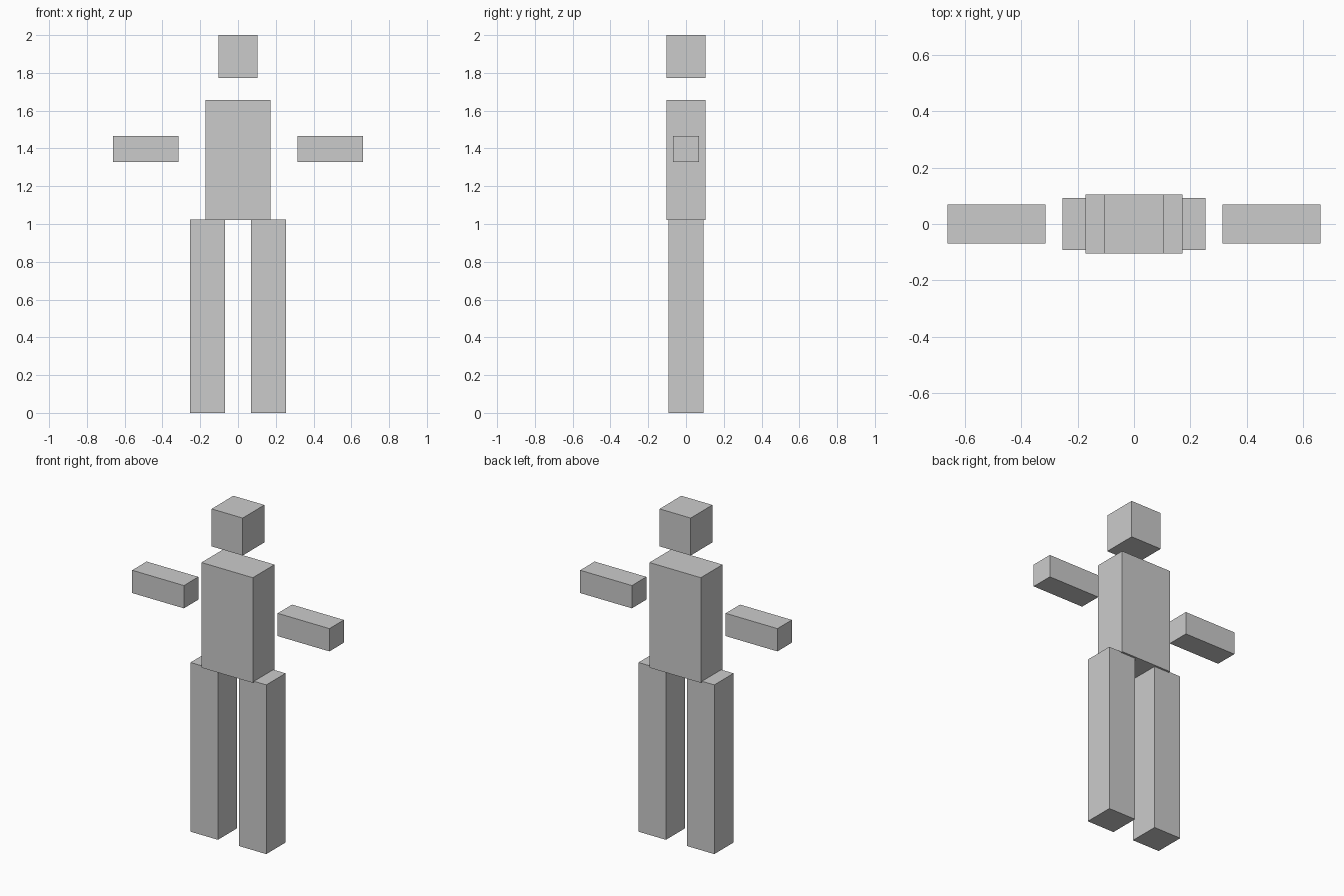
import bpy

if "Cube" in bpy.data.objects:
    bpy.data.objects.remove(bpy.data.objects["Cube"])


def box(name, x, y, z):
    """Box spanning the given (min, max) range on each axis."""
    spans = (x, y, z)
    bpy.ops.mesh.primitive_cube_add(size=1, location=[(a + b) / 2 for a, b in spans])
    ob = bpy.context.object
    ob.name = name
    ob.scale = [b - a for a, b in spans]
    bpy.ops.object.transform_apply(location=False, rotation=False, scale=True)
    return ob


# head and torso
box("head", (-0.104, 0.104), (-0.104, 0.104), (1.773, 2.0))
box("torso", (-0.172, 0.172), (-0.104, 0.104), (1.02, 1.657))

# arms and legs, mirrored across x
for side, s in (("left", 1), ("right", -1)):
    box(side + "_arm", sorted((s * 0.314, s * 0.661)), (-0.069, 0.069), (1.328, 1.466))
    box(side + "_leg", sorted((s * 0.07, s * 0.254)), (-0.092, 0.092), (0.0, 1.025))
